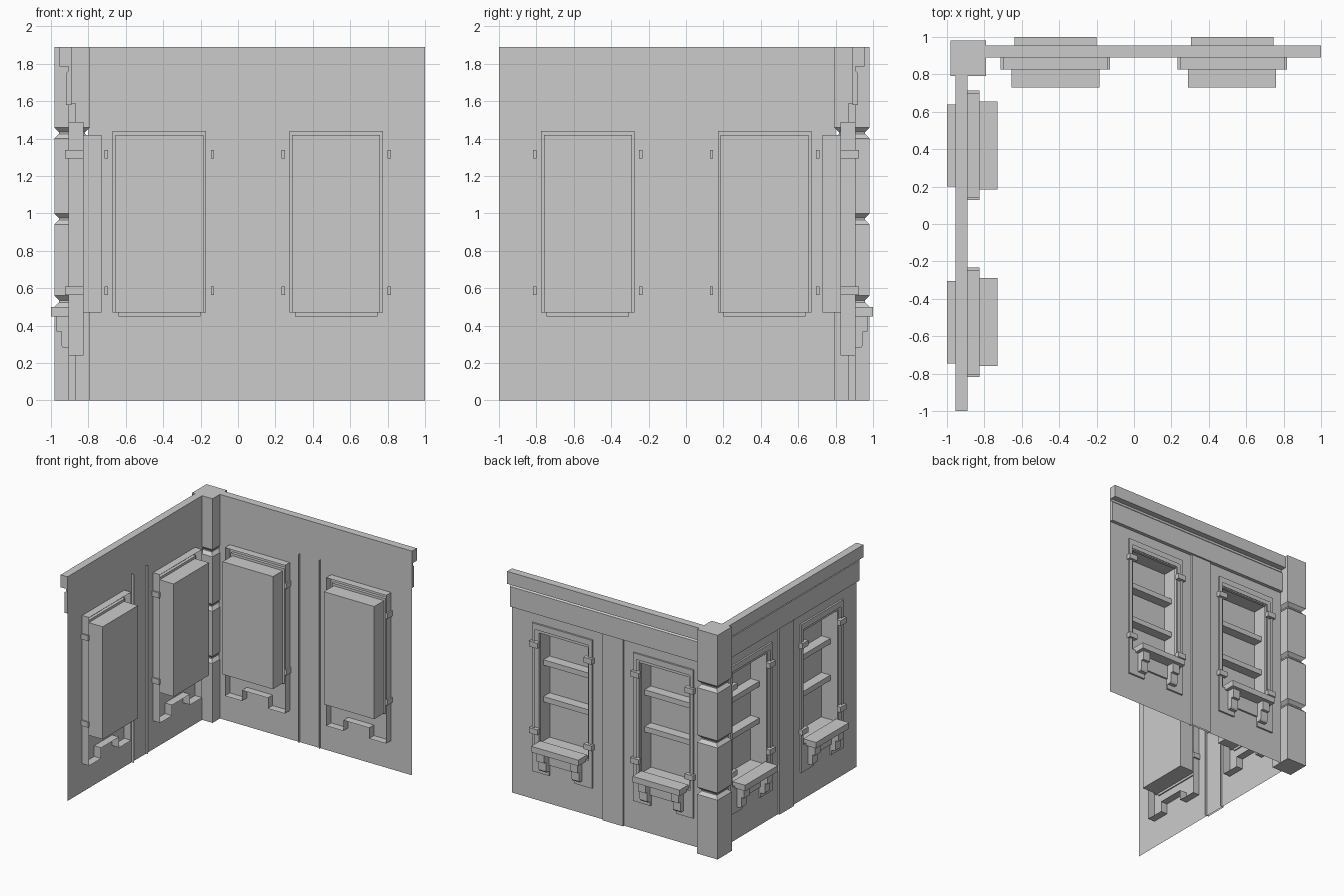
import bpy, bmesh
from mathutils import Matrix

if "Cube" in bpy.data.objects:
    bpy.data.objects.remove(bpy.data.objects["Cube"], do_unlink=True)

stone = bpy.data.materials.new("plain_grey")
stone.use_nodes = True
grey = (0.6, 0.6, 0.6, 1)
stone.diffuse_color = grey
stone.node_tree.nodes["Principled BSDF"].inputs["Base Color"].default_value = grey

# Depths measured outward from the middle of the block
WALL, FACE, BACK, GLASS = 0.89, 0.905, 0.825, 0.73
CENTRES = (-0.42, 0.525)
HALF, SILL, HEAD = 0.235, 0.47, 1.42
# Reflection across the corner diagonal turns the rear wall into the side wall
DIAGONAL = Matrix(((0, -1, 0, 0), (-1, 0, 0, 0), (0, 0, 1, 0), (0, 0, 0, 1)))


def finish(bm, name, side=False):
    if side:
        bm.transform(DIAGONAL)
    bmesh.ops.recalc_face_normals(bm, faces=bm.faces)
    mesh = bpy.data.meshes.new(name)
    bm.to_mesh(mesh)
    bm.free()
    mesh.materials.append(stone)
    obj = bpy.data.objects.new(name, mesh)
    bpy.context.collection.objects.link(obj)
    return obj


def box(bm, u, d, z):
    """Add a box from three (low, high) ranges."""
    verts = bmesh.ops.create_cube(bm, size=1)["verts"]
    for v in verts:
        v.co = [r[0] if c < 0 else r[1] for c, r in zip(v.co, (u, d, z))]


def panel(bm, us, zs, depth, skip):
    """Upright sheet of grid cells, leaving out cells where skip(u, z)."""
    grid = {(u, z): bm.verts.new((u, depth, z)) for u in us for z in zs}
    for a, b in zip(us, us[1:]):
        for c, e in zip(zs, zs[1:]):
            if not skip((a + b) / 2, (c + e) / 2):
                bm.faces.new([grid[k] for k in ((a, c), (a, e), (b, e), (b, c))])
    bmesh.ops.delete(bm, geom=[v for v in bm.verts if not v.link_faces], context="VERTS")


def returns(bm, depth, keep=lambda p: True):
    """Turn the free edges of a sheet back to the given depth."""
    edges = [e for e in bm.edges if e.is_boundary
             and keep((e.verts[0].co + e.verts[1].co) / 2)]
    out = bmesh.ops.extrude_edge_only(bm, edges=edges)["geom"]
    for v in out:
        if isinstance(v, bmesh.types.BMVert):
            v.co.y = depth


def prism(bm, profile, u):
    """Extrude a depth/height profile along the wall."""
    face = bm.faces.new([bm.verts.new((u[0], d, z)) for d, z in profile])
    out = bmesh.ops.extrude_face_region(bm, geom=[face])["geom"]
    for v in out:
        if isinstance(v, bmesh.types.BMVert):
            v.co.x = u[1]


def window(c, tag, side):
    # Casing with two feet, turned back through the wall
    bm = bmesh.new()
    inner, low, top = 0.25, SILL, 1.44

    def hole(u, z):
        return abs(u) < inner and low < z < top

    panel(bm, (-0.28, -inner, -0.12, 0.12, inner, 0.28), (0.24, 0.33, low, top, 1.49),
          FACE, lambda u, z: hole(u, z) or (abs(u) < 0.12 and z < 0.33))
    returns(bm, BACK, lambda p: abs(p.x) > 0.27 or p.z < 0.4 or p.z > 1.48)
    bmesh.ops.translate(bm, verts=bm.verts, vec=(c, 0, 0))
    finish(bm, "window_casing_" + tag, side)

    # Stepped stop inside the casing
    bm = bmesh.new()
    for s in (-1, 1):
        box(bm, sorted((c + s * 0.228, c + s * inner)), (0.86, 0.885), (low, top))
    box(bm, (c - inner, c + inner), (0.86, 0.885), (1.41, top))
    finish(bm, "window_stop_" + tag, side)

    # Deep hollow window box, open to the outside
    bm = bmesh.new()
    panel(bm, (c - HALF, c + HALF), (SILL, HEAD), GLASS, lambda u, z: False)
    returns(bm, WALL)
    finish(bm, "window_box_" + tag, side)

    # Glazing bars
    bm = bmesh.new()
    for z in (0.80, 1.11):
        box(bm, (c - HALF, c + HALF), (GLASS + 0.002, 0.815), (z, z + 0.045))
    finish(bm, "glazing_bars_" + tag, side)

    # Blocks gripping the jambs
    bm = bmesh.new()
    for s in (-1, 1):
        for z in (0.565, 1.295):
            box(bm, sorted((c + s * 0.215, c + s * 0.293)), (WALL, 0.925), (z, z + 0.045))
            box(bm, sorted((c + s * 0.275, c + s * 0.293)), (BACK, WALL), (z, z + 0.045))
    finish(bm, "jamb_blocks_" + tag, side)

    # Sill and its stepped supports
    bm = bmesh.new()
    box(bm, (c - 0.22, c + 0.22), (0.88, 1.0), (0.45, 0.5))
    finish(bm, "window_sill_" + tag, side)
    bm = bmesh.new()
    for s in (-1, 1):
        m = c + s * 0.155
        prism(bm, ((FACE, 0.28), (0.935, 0.28), (0.945, 0.295), (0.945, 0.37),
                   (0.97, 0.37), (0.97, 0.45), (FACE, 0.45)), (m - 0.035, m + 0.035))
    finish(bm, "sill_supports_" + tag, side)


for side, where in ((False, "rear"), (True, "side")):
    # Wall sheet with window openings
    bm = bmesh.new()
    us = [-0.8] + [c + s * HALF for c in CENTRES for s in (-1, 1)] + [1.0]
    panel(bm, us, (0, SILL, HEAD, 1.58), WALL,
          lambda u, z: SILL < z < HEAD and any(abs(u - c) < HALF for c in CENTRES))
    finish(bm, "wall_" + where, side)

    # Fascia and cap along the top
    bm = bmesh.new()
    prism(bm, ((WALL, 1.58), (0.92, 1.58), (0.92, 1.75), (0.905, 1.765), (0.905, 1.785),
               (0.955, 1.785), (0.955, 1.89), (WALL, 1.89)), (-0.8, 1.0))
    finish(bm, "cornice_" + where, side)

    # Flat pilaster between the windows
    bm = bmesh.new()
    panel(bm, (-0.045, 0.145), (0, 1.59), FACE, lambda u, z: False)
    returns(bm, 0.87, lambda p: 0.1 < p.z < 1.5)
    finish(bm, "pilaster_" + where, side)

    for i, c in enumerate(CENTRES):
        window(c, f"{where}_{i + 1}", side)

# Corner pillar with chamfered joints between its blocks
bm = bmesh.new()
levels = [(0, 0.095)]
for z in (0.53, 0.97, 1.43):
    levels += [(z - 0.03, 0.095), (z - 0.005, 0.07), (z + 0.005, 0.07), (z + 0.03, 0.095)]
levels.append((1.89, 0.095))
rings = [[bm.verts.new((-0.887 + sx * r, 0.887 + sy * r, z))
          for sx, sy in ((-1, -1), (1, -1), (1, 1), (-1, 1))] for z, r in levels]
for a, b in zip(rings, rings[1:]):
    for i in range(4):
        j = (i + 1) % 4
        bm.faces.new((a[i], a[j], b[j], b[i]))
bm.faces.new(rings[0])
bm.faces.new(rings[-1])
finish(bm, "corner_pillar")
